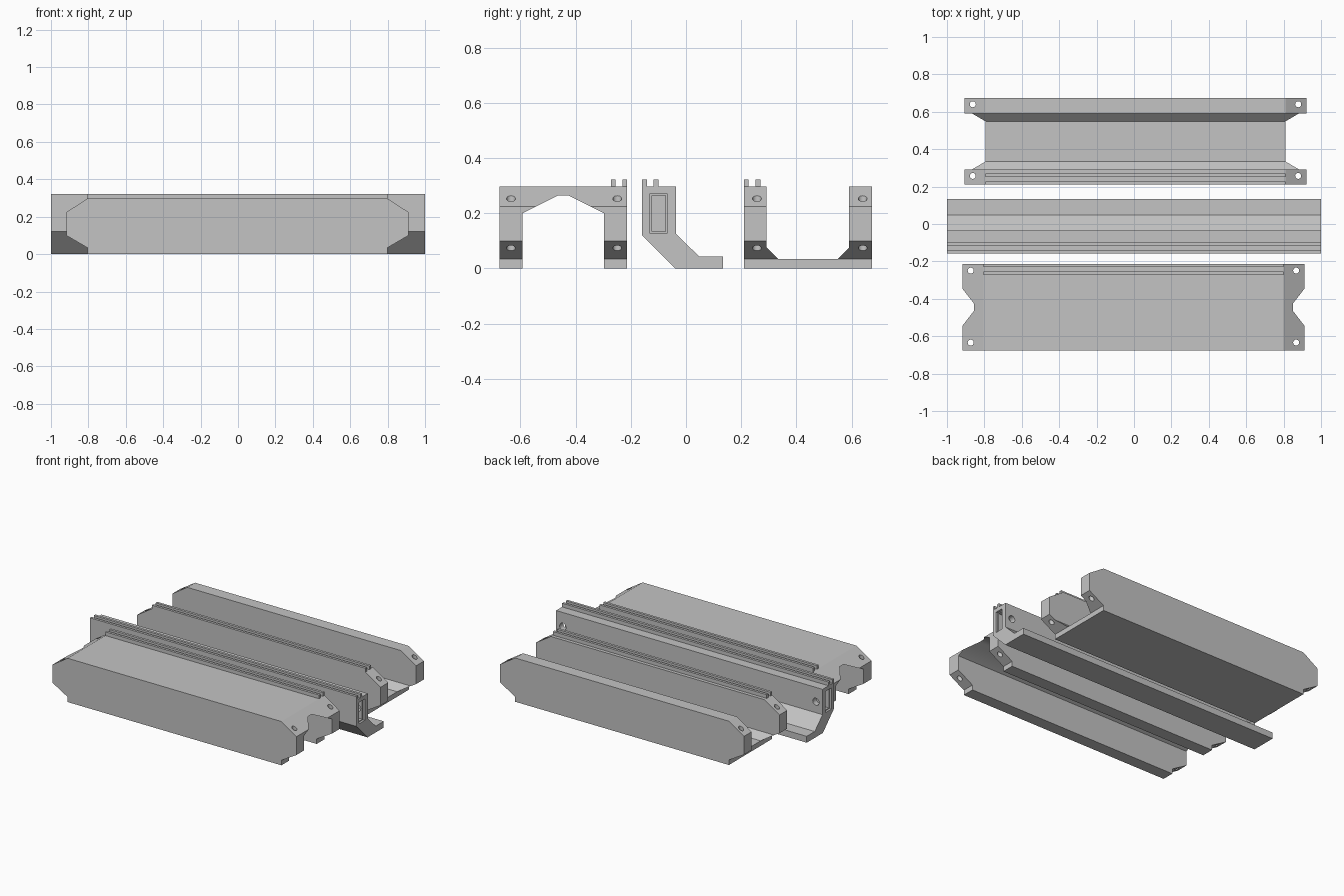
import bpy
import bmesh
from math import pi
from mathutils import Vector

if "Cube" in bpy.data.objects:
    bpy.data.objects.remove(bpy.data.objects["Cube"], do_unlink=True)

grey = bpy.data.materials.new("plain_grey")
grey.use_nodes = True
grey.diffuse_color = (0.55, 0.55, 0.55, 1)
grey.node_tree.nodes["Principled BSDF"].inputs["Base Color"].default_value = (0.55, 0.55, 0.55, 1)


def prism(name, points, start, end, axis):
    """Extrude a 2D outline along x (points are y, z) or along y (points are x, z)."""
    bm = bmesh.new()
    place = (lambda p: (start, p[0], p[1])) if axis == "x" else (lambda p: (p[0], start, p[1]))
    face = bm.faces.new([bm.verts.new(place(p)) for p in points])
    side = bmesh.ops.extrude_face_region(bm, geom=[face])["geom"]
    step = Vector((end - start, 0, 0)) if axis == "x" else Vector((0, end - start, 0))
    bmesh.ops.translate(bm, verts=[v for v in side if isinstance(v, bmesh.types.BMVert)], vec=step)
    bmesh.ops.recalc_face_normals(bm, faces=bm.faces)
    mesh = bpy.data.meshes.new(name)
    bm.to_mesh(mesh)
    bm.free()
    mesh.materials.append(grey)
    obj = bpy.data.objects.new(name, mesh)
    bpy.context.collection.objects.link(obj)
    return obj


def cylinder(radius, depth, location, rotation=(0, 0, 0)):
    bpy.ops.mesh.primitive_cylinder_add(vertices=32, radius=radius, depth=depth,
                                        location=location, rotation=rotation)
    obj = bpy.context.object
    obj.data.materials.append(grey)
    return obj


def combine(obj, cutter, operation="DIFFERENCE"):
    """Apply a boolean and discard the cutter."""
    mod = obj.modifiers.new("cut", "BOOLEAN")
    mod.operation = operation
    mod.solver = "EXACT"
    mod.object = cutter
    bpy.context.view_layer.objects.active = obj
    bpy.ops.object.modifier_apply(modifier=mod.name)
    bpy.data.objects.remove(cutter, do_unlink=True)


def rails(y, top=0.297, tip=0.322):
    """Outline of two small ridges with a groove between, starting at y."""
    return [(y, tip), (y + 0.017, tip), (y + 0.017, top),
            (y + 0.042, top), (y + 0.042, tip), (y + 0.059, tip), (y + 0.059, top)]


def trim_ends(obj, centre, y0, y1, hole_ys):
    """Chamfer both ends and drill the vertical corner holes."""
    half = [(0.802, -0.05), (0.802, 0.034), (0.915, 0.1),
            (0.915, 0.224), (0.802, 0.297), (0.802, 0.4)]
    outline = [(centre + x, z) for x, z in half] + [(centre - x, z) for x, z in reversed(half)]
    combine(obj, prism("end_trim", outline, y0 - 0.1, y1 + 0.1, "y"), "INTERSECT")
    for side in (-1, 1):
        for y in hole_ys:
            combine(obj, cylinder(0.016, 1, (centre + side * 0.87, y, 0.15)))


# Front cover: arched tunnel with ridges along its rear edge
cover_outline = [(-0.676, 0), (-0.593, 0), (-0.593, 0.2), (-0.465, 0.264), (-0.425, 0.264),
                 (-0.297, 0.2), (-0.297, 0), (-0.213, 0)]
cover_outline += list(reversed(rails(-0.272)))[1:] + [(-0.272, 0.297), (-0.676, 0.297)]
cover = prism("front_cover", cover_outline, -1.1, 1.1, "x")
trim_ends(cover, -0.003, -0.676, -0.213, (-0.634, -0.249))

# Rear tray: U channel with filleted floor and ridges on its front wall
tray_outline = [(0.21, 0)] + rails(0.21)
tray_outline += [(0.292, 0.297), (0.292, 0.076), (0.334, 0.034), (0.549, 0.034), (0.591, 0.076),
                 (0.591, 0.297), (0.674, 0.297), (0.674, 0)]
tray = prism("rear_tray", tray_outline, -1.1, 1.1, "x")
trim_ends(tray, 0.008, 0.21, 0.674, (0.257, 0.64))

# Middle bar: upright wall with slanted foot and ridges on top
bar_outline = [(-0.159, 0.12)] + rails(-0.159)
bar_outline += [(-0.036, 0.297), (-0.036, 0.125), (0.048, 0.043), (0.134, 0.043),
                (0.134, 0), (-0.039, 0)]
bar = prism("middle_bar", bar_outline, -1, 1, "x")


def slot(inset, start, end):
    y0, y1, z0, z1 = -0.13 + inset, -0.069 - inset, 0.127 + inset, 0.271 - inset
    return prism("slot", [(y0, z0), (y1, z0), (y1, z1), (y0, z1)], start, end, "x")


# Stepped end pockets and the round openings into them
for side in (-1, 1):
    combine(bar, slot(0, side * 0.985, side * 1.1))
    combine(bar, slot(0.006, side * 0.89, side * 1.1))
    combine(bar, cylinder(0.024, 0.1, (side * 0.95, -0.05, 0.2), (pi / 2, 0, 0)))

for obj in (cover, tray, bar):
    bpy.ops.object.select_all(action="DESELECT")
    obj.select_set(True)
    bpy.context.view_layer.objects.active = obj
    bpy.ops.object.shade_smooth_by_angle(angle=0.5)
